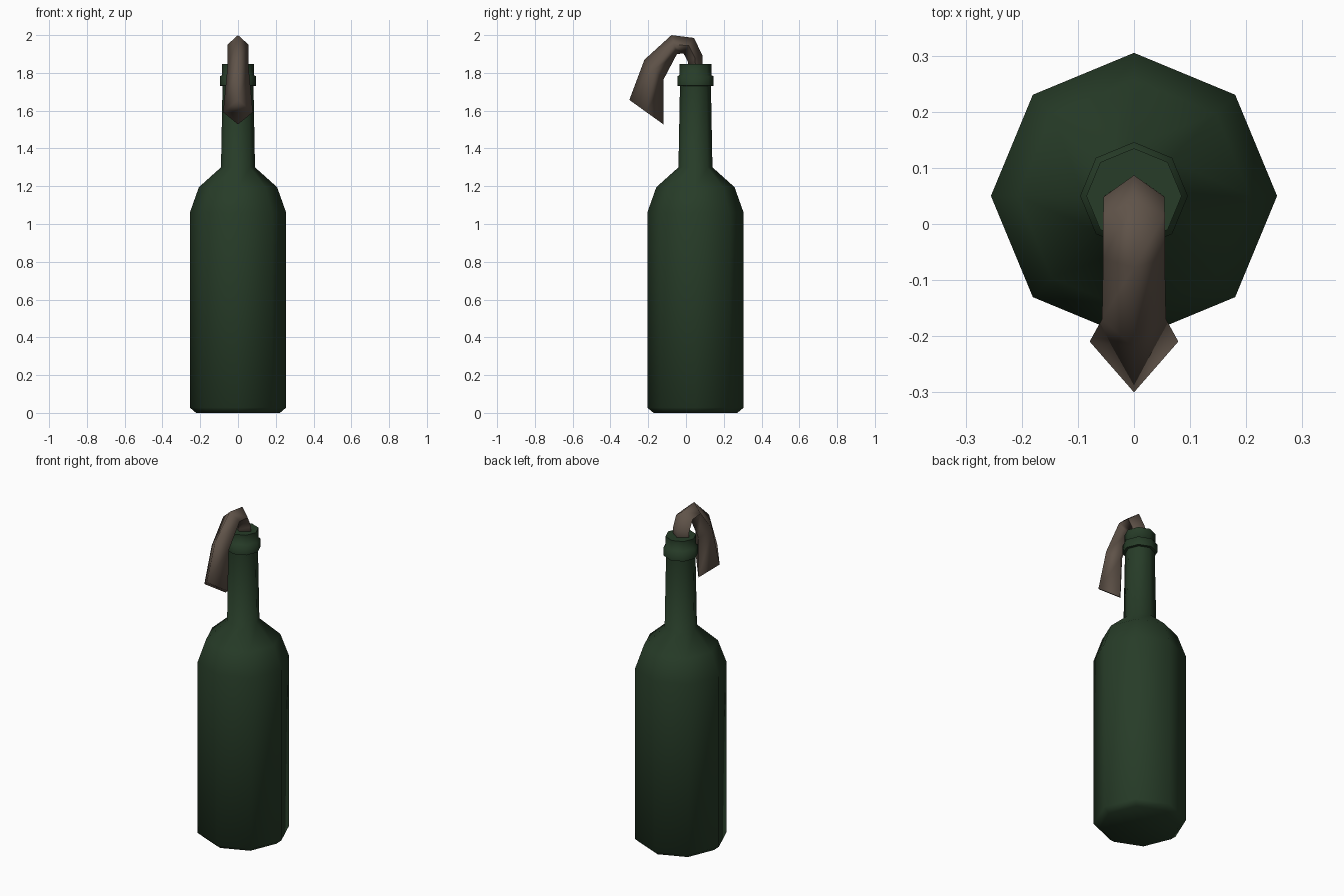
import bpy, math

if "Cube" in bpy.data.objects:
    bpy.data.objects.remove(bpy.data.objects["Cube"])

AXIS_Y = 0.05  # bottle axis is slightly behind centre


def material(name, rgb):
    m = bpy.data.materials.new(name)
    m.diffuse_color = (*rgb, 1.0)
    m.use_nodes = True
    m.node_tree.nodes["Principled BSDF"].inputs["Base Color"].default_value = m.diffuse_color
    return m


green = material("dark green glass", (0.020, 0.045, 0.021))
brown = material("dirty cloth", (0.115, 0.086, 0.066))


def loft(name, rings, mat, angle):
    """Skin a list of equal-length point rings and cap both ends."""
    n = len(rings[0])
    verts = [p for r in rings for p in r]
    faces = [(k * n + i, k * n + (i + 1) % n, (k + 1) * n + (i + 1) % n, (k + 1) * n + i)
             for k in range(len(rings) - 1) for i in range(n)]
    faces.append(tuple(reversed(range(n))))
    faces.append(tuple(range(len(verts) - n, len(verts))))
    me = bpy.data.meshes.new(name)
    me.from_pydata(verts, [], faces)
    me.materials.append(mat)
    ob = bpy.data.objects.new(name, me)
    bpy.context.collection.objects.link(ob)
    bpy.ops.object.select_all(action='DESELECT')
    ob.select_set(True)
    bpy.context.view_layer.objects.active = ob
    bpy.ops.object.shade_smooth_by_angle(angle=math.radians(angle))
    return ob


def octagon(r, z):
    return [(r * math.cos(i * math.pi / 4), AXIS_Y + r * math.sin(i * math.pi / 4), z)
            for i in range(8)]


# Bottle: body, shoulder, neck, collar and lip as one turned profile
profile = [(0.222, 0.0), (0.255, 0.028), (0.255, 1.06), (0.207, 1.195), (0.09, 1.30),
           (0.082, 1.73), (0.096, 1.732), (0.096, 1.782), (0.085, 1.788), (0.085, 1.848)]
loft("bottle", [octagon(r, z) for r, z in profile], green, 62)

# Rag: diamond section swept over the neck; (outer y, z), (inner y, z), half width
sections = [((0.087, 1.80), (0.013, 1.80), 0.053),
            ((0.087, 1.893), (0.010, 1.86), 0.054),
            ((0.042, 1.985), (-0.013, 1.903), 0.055),
            ((-0.077, 2.0), (-0.048, 1.90), 0.055),
            ((-0.22, 1.87), (-0.119, 1.765), 0.057),
            ((-0.30, 1.657), (-0.119, 1.527), 0.079)]
rings = []
for (oy, oz), (iy, iz), w in sections:
    my, mz = (oy + iy) / 2, (oz + iz) / 2
    rings.append([(w, my, mz), (0, oy, oz), (-w, my, mz), (0, iy, iz)])
loft("rag", rings, brown, 100)
